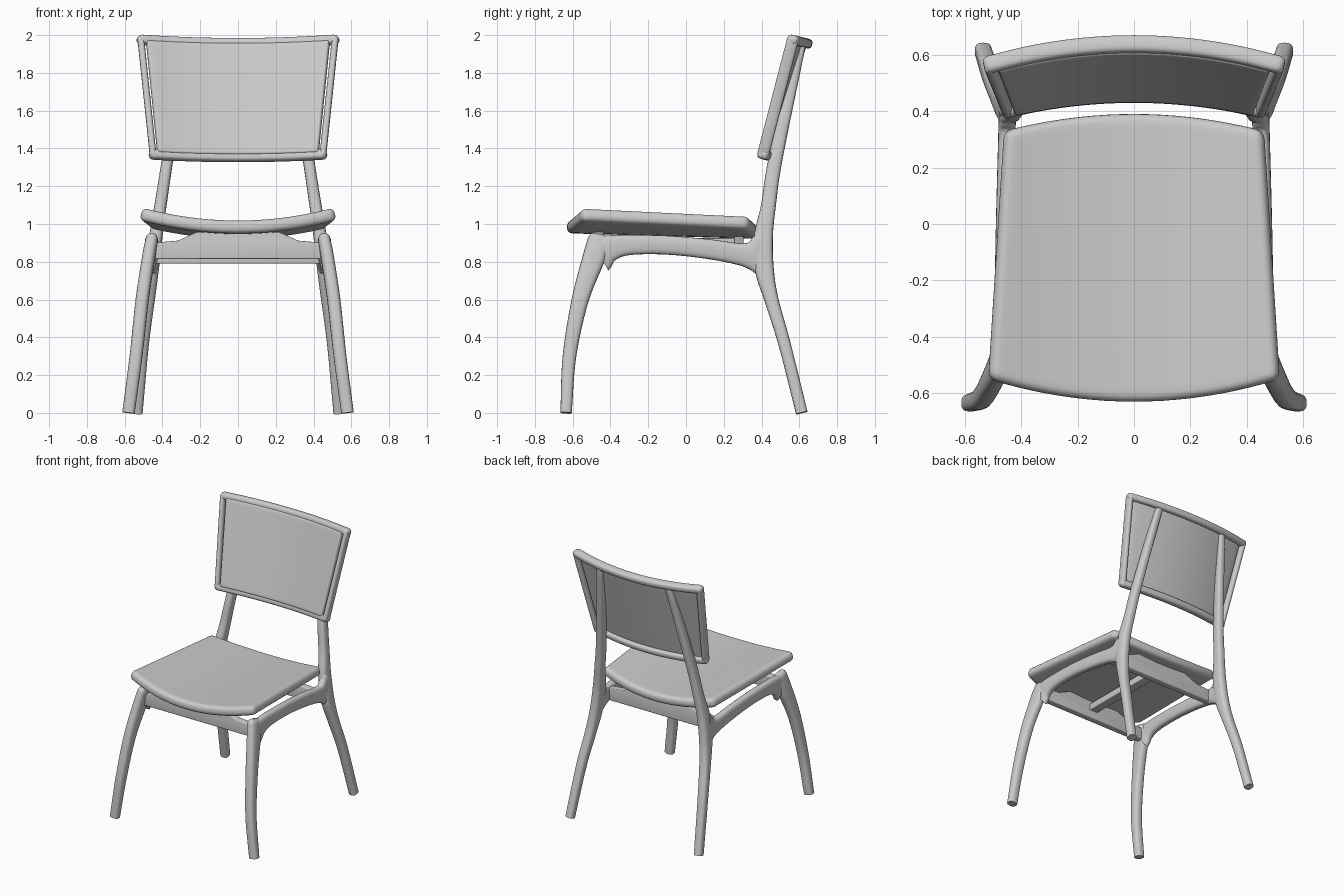
import bpy, bmesh, math
from mathutils import Vector

cube = bpy.data.objects.get("Cube")
if cube:
    bpy.data.objects.remove(cube)

finish = bpy.data.materials.new("light_grey")
finish.use_nodes = True
GREY = (0.6, 0.6, 0.6, 1)
finish.diffuse_color = GREY
finish.node_tree.nodes["Principled BSDF"].inputs["Base Color"].default_value = GREY


def finish_object(name, bm, bevel=0, thickness=0):
    bmesh.ops.recalc_face_normals(bm, faces=bm.faces)
    mesh = bpy.data.meshes.new(name)
    bm.to_mesh(mesh)
    bm.free()
    mesh.materials.append(finish)
    obj = bpy.data.objects.new(name, mesh)
    bpy.context.collection.objects.link(obj)
    bpy.ops.object.select_all(action="DESELECT")
    obj.select_set(True)
    bpy.context.view_layer.objects.active = obj
    if thickness:
        solid = obj.modifiers.new("Thickness", "SOLIDIFY")
        solid.thickness, solid.offset = thickness, 0
        bpy.ops.object.modifier_apply(modifier=solid.name)
    if bevel:
        mod = obj.modifiers.new("Rounding", "BEVEL")
        mod.width, mod.segments, mod.limit_method = bevel, 4, "ANGLE"
        mod.angle_limit = math.radians(50)
        bpy.ops.object.modifier_apply(modifier=mod.name)
    bpy.ops.object.shade_smooth_by_angle(angle=math.radians(40))
    return obj


def smooth_path(points, steps=6):
    """Catmull-Rom through points that also carry width and depth."""
    pts = [Vector(p) for p in points]
    pts = [pts[0] * 2 - pts[1]] + pts + [pts[-1] * 2 - pts[-2]]
    out = []
    for a, b, c, d in zip(pts, pts[1:], pts[2:], pts[3:]):
        for i in range(steps):
            t = i / steps
            out.append(b + ((c - a) * t + (a * 2 - b * 5 + c * 4 - d) * t ** 2
                            + (b * 3 - a - c * 3 + d) * t ** 3) / 2)
    return out + [pts[-2]]


def bar(name, points, side, round_start=True, round_end=True):
    """Rounded-section bar; width runs along side, depth across it."""
    path = smooth_path(points)
    rings = []
    last = len(path) - 1
    for i, p in enumerate(path):
        t = (path[min(i + 1, last)] - path[max(i - 1, 0)]).to_3d().normalized()
        u = (Vector(side) - t * t.dot(Vector(side))).normalized()
        rings.append((p.to_3d(), u, t.cross(u), p[3], p[4], t))

    def cap(ring, sign):
        c, u, v, w, d, t = ring
        size = min(w, d) / 2
        return [(c + t * sign * size * math.sin(a), u, v, w - 2 * size * (1 - math.cos(a)) * 0.9,
                 d - 2 * size * (1 - math.cos(a)) * 0.9, t) for a in (0.4, 0.8, 1.2)]
    if round_start:
        rings = cap(rings[0], -1)[::-1] + rings
    if round_end:
        rings = rings + cap(rings[-1], 1)

    bm = bmesh.new()
    loops, n = [], 20
    for c, u, v, w, d, t in rings:
        loop = []
        for k in range(n):
            a = math.tau * k / n
            ca, sa = math.cos(a), math.sin(a)
            x = math.copysign(abs(ca) ** 0.7, ca) * w / 2
            y = math.copysign(abs(sa) ** 0.7, sa) * d / 2
            loop.append(bm.verts.new(c + u * x + v * y))
        loops.append(loop)
    for a, b in zip(loops, loops[1:]):
        for k in range(n):
            bm.faces.new((a[k], a[(k + 1) % n], b[(k + 1) % n], b[k]))
    bm.faces.new(loops[0])
    bm.faces.new(loops[-1])
    return finish_object(name, bm)


def slab(name, place, thickness, bevel, n=20):
    """Curved sheet from place(u, v), u and v in -1..1, thickened and rounded."""
    bm = bmesh.new()
    grid = [[bm.verts.new(place(2 * i / n - 1, 2 * j / n - 1)) for i in range(n + 1)]
            for j in range(n + 1)]
    for j in range(n):
        for i in range(n):
            bm.faces.new((grid[j][i], grid[j][i + 1], grid[j + 1][i + 1], grid[j + 1][i]))
    return finish_object(name, bm, bevel, thickness)


# Seat: tapered, dished across, bowed front and back edges
def seat_point(u, v):
    f = (v + 1) / 2
    x = u * (0.515 - 0.055 * f)
    bow = (1 - u * u) * (0.06 * f - 0.08 * (1 - f))
    return x, -0.55 + 0.88 * f + bow, 0.985 - 0.03 * f + 0.26 * x * x


slab("seat", seat_point, 0.068, 0.028)

# Backrest: tilted and bowed surface shared by its panel and frame
BACKWARD = Vector((0, 0.97, -0.24))


def back_point(u, v, off=0):
    x = u * (0.45 + 0.064 * v)
    bow = (1 - u * u) * (0.055 + 0.02 * v)
    return Vector((x, 0.408 + 0.157 * v, 1.368 + 0.607 * v)) + BACKWARD * (bow + off)


slab("backrest_panel", lambda u, v: back_point(u * 0.945, 0.5 + v * 0.49, -0.016), 0.04, 0.012)
across = [i / 4 - 1 for i in range(9)]
for name, v in (("backrest_bottom_rail", 0), ("backrest_top_rail", 1)):
    bar(name, [(*back_point(u * 0.99, v), 0.062, 0.052) for u in across], BACKWARD)
for name, u in (("backrest_left_stile", 1), ("backrest_right_stile", -1)):
    bar(name, [(*back_point(u, v), 0.036, 0.062) for v in (0, 0.5, 1)], (1, 0, 0))

# Legs and side rails: x, y, z, width, depth
front_leg = [(0.58, -0.635, 0, 0.066, 0.06), (0.54, -0.617, 0.3, 0.068, 0.072),
             (0.507, -0.56, 0.6, 0.07, 0.09), (0.472, -0.485, 0.83, 0.07, 0.12),
             (0.457, -0.465, 0.915, 0.066, 0.11)]
rear_leg = [(0.535, 0.613, 0, 0.06, 0.062), (0.505, 0.523, 0.36, 0.066, 0.065),
            (0.475, 0.452, 0.6, 0.07, 0.075), (0.455, 0.415, 0.76, 0.072, 0.1),
            (0.435, 0.41, 0.93, 0.07, 0.1), (0.41, 0.437, 1.1, 0.064, 0.078),
            (0.372, 0.475, 1.35, 0.06, 0.074), (0.285, 0.605, 1.94, 0.052, 0.055)]
side_rail = [(0.462, -0.46, 0.84, 0.06, 0.2), (0.464, -0.4, 0.872, 0.06, 0.14),
             (0.464, -0.3, 0.889, 0.06, 0.107), (0.462, -0.1, 0.888, 0.06, 0.1),
             (0.457, 0.12, 0.867, 0.06, 0.105), (0.452, 0.3, 0.838, 0.06, 0.12),
             (0.45, 0.36, 0.835, 0.062, 0.19), (0.448, 0.4, 0.84, 0.062, 0.26)]
for side, sign in (("left", 1), ("right", -1)):
    for name, pts, ends in (("front_leg", front_leg, (False, True)),
                            ("rear_leg", rear_leg, (False, True)),
                            ("side_rail", side_rail, (False, False))):
        bar(f"{side}_{name}", [(sign * p[0], *p[1:]) for p in pts], (1, 0, 0), *ends)


# Aprons: boards with a raised middle that carries the seat
def apron(name, y, half, bottom, shoulder, top, thickness=0.05):
    right = [(half, bottom), (half, shoulder), (half * 0.7, shoulder + 0.012), (half * 0.48, top)]
    outline = right + [(-x, z) for x, z in reversed(right)]
    bm = bmesh.new()
    bm.faces.new([bm.verts.new((x, y, z)) for x, z in outline])
    finish_object(name, bm, 0.006, thickness)


apron("front_apron", -0.46, 0.455, 0.815, 0.9, 0.957)
apron("rear_apron", 0.28, 0.445, 0.79, 0.88, 0.935)

# Centre stretcher under the seat
bm = bmesh.new()
bmesh.ops.create_cube(bm, size=1)
bmesh.ops.scale(bm, vec=(0.07, 0.72, 0.05), verts=bm.verts)
bmesh.ops.translate(bm, vec=(0, -0.09, 0.9), verts=bm.verts)
finish_object("centre_stretcher", bm, 0.006)
